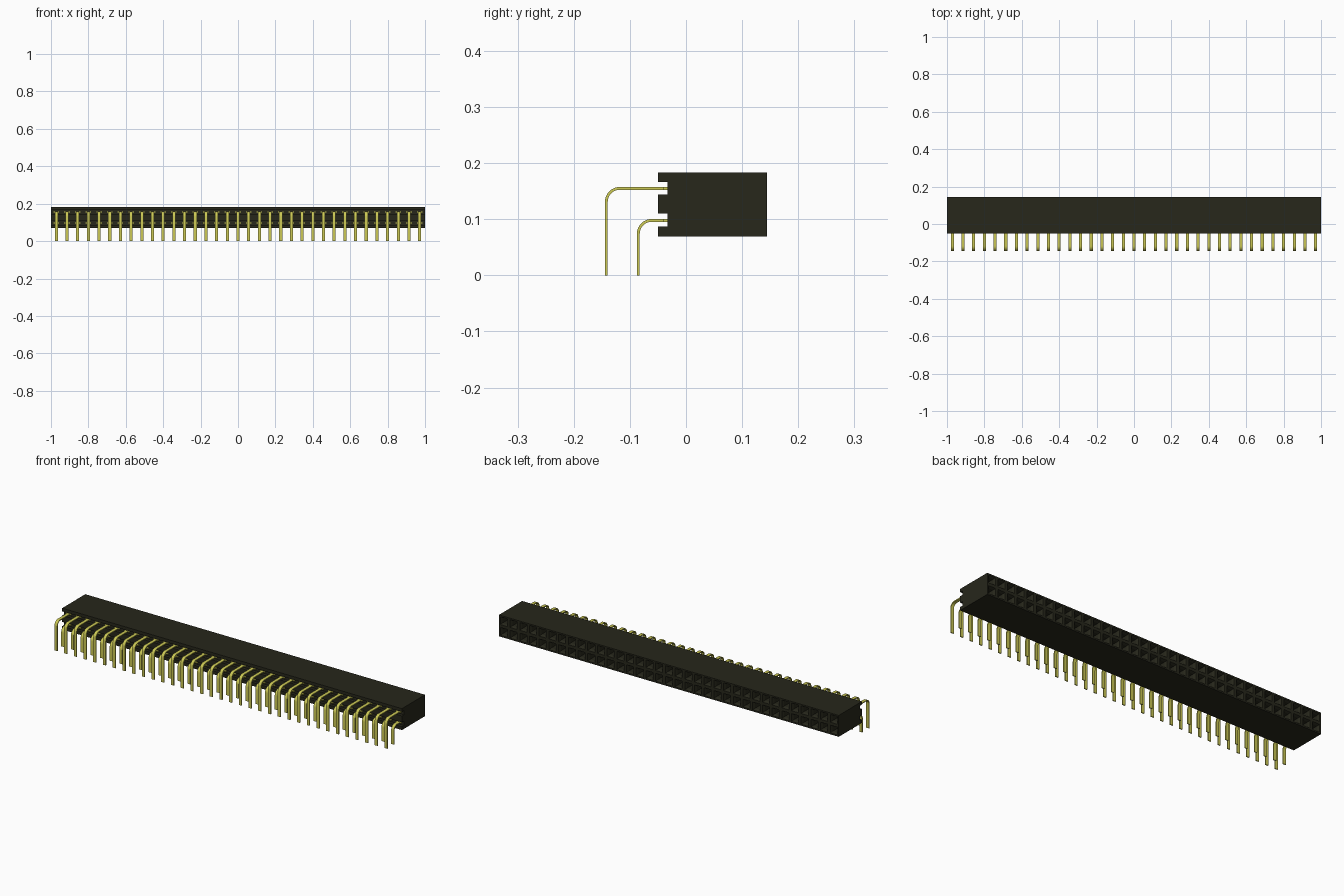
import bpy, bmesh, math
from mathutils import Matrix

if "Cube" in bpy.data.objects:
    bpy.data.objects.remove(bpy.data.objects["Cube"], do_unlink=True)

COLS = 35
PITCH = 2 / COLS
BACK, FRONT, SLOT = 0.144, -0.05, -0.033   # y of back face, front rails, slot floor
LOW, HIGH = 0.069, 0.183                   # z of housing bottom and top
MID = (LOW + HIGH) / 2


def material(name, rgb):
    m = bpy.data.materials.new(name)
    m.use_nodes = True
    m.diffuse_color = (*rgb, 1)
    m.node_tree.nodes["Principled BSDF"].inputs["Base Color"].default_value = (*rgb, 1)
    return m


black = material("black plastic", (0.02, 0.02, 0.011))
gold = material("bright gold metal", (0.6, 0.58, 0.09))


def make_object(name, bm, mat):
    mesh = bpy.data.meshes.new(name)
    bm.to_mesh(mesh)
    bm.free()
    mesh.materials.append(mat)
    ob = bpy.data.objects.new(name, mesh)
    bpy.context.collection.objects.link(ob)
    return ob


def repeat_columns(ob):
    mod = ob.modifiers.new("columns", "ARRAY")
    mod.count = COLS
    mod.use_relative_offset = False
    mod.use_constant_offset = True
    mod.constant_offset_displace = (PITCH, 0, 0)


# Housing shell: slotted side profile swept along x, open at the back
profile = [(BACK, LOW), (FRONT, LOW), (FRONT, 0.087), (SLOT, 0.087),
           (SLOT, 0.11), (FRONT, 0.11), (FRONT, 0.144), (SLOT, 0.144),
           (SLOT, 0.166), (FRONT, 0.166), (FRONT, HIGH), (BACK, HIGH)]
bm = bmesh.new()
ends = [[bm.verts.new((x, y, z)) for y, z in profile] for x in (-1, 1)]
for ring in ends:
    bm.faces.new(ring)
for i in range(len(profile) - 1):
    bm.faces.new((ends[0][i], ends[0][i + 1], ends[1][i + 1], ends[1][i]))
bmesh.ops.recalc_face_normals(bm, faces=bm.faces[:])

# Socket face: a grid of cells, each with a tapered mouth and a square bore
place = (Matrix.Translation((0, BACK, MID)) @ Matrix.Rotation(-math.pi / 2, 4, "X")
         @ Matrix.Diagonal((1, (HIGH - LOW) / 2, 1, 1)))
grid = bmesh.ops.create_grid(bm, x_segments=COLS, y_segments=2, size=1, matrix=place)
cells = list({f for v in grid["verts"] for f in v.link_faces})
for f in cells:
    f.normal_update()
bmesh.ops.inset_individual(bm, faces=cells, thickness=0.011, depth=0)
bmesh.ops.inset_individual(bm, faces=cells, thickness=0.008, depth=-0.012)
bores = bmesh.ops.extrude_discrete_faces(bm, faces=cells)["faces"]
bmesh.ops.translate(bm, verts=list({v for f in bores for v in f.verts}), vec=(0, -0.1, 0))
make_object("socket_housing", bm, black)


# Bent flat pins: a rectangular section following an L-shaped path
def bent_pin(name, y, z, radius=0.024, width=0.0165, thick=0.005):
    path = [(y, 0, 0)]
    for k in range(9):
        a = math.pi / 2 * k / 8
        path.append((y + radius * (1 - math.cos(a)), z - radius * (1 - math.sin(a)), a))
    path.append((SLOT + 0.01, z, math.pi / 2))
    bm = bmesh.new()
    rings = []
    for py, pz, a in path:
        ny, nz = -math.cos(a) * thick / 2, math.sin(a) * thick / 2
        rings.append([bm.verts.new((sx * width / 2, py + s * ny, pz + s * nz))
                      for sx, s in ((-1, -1), (1, -1), (1, 1), (-1, 1))])
    for r, q in zip(rings, rings[1:]):
        for i in range(4):
            j = (i + 1) % 4
            bm.faces.new((r[i], r[j], q[j], q[i]))
    bm.faces.new(rings[0])
    bm.faces.new(rings[-1])
    bmesh.ops.recalc_face_normals(bm, faces=bm.faces[:])
    ob = make_object(name, bm, gold)
    ob.location.x = -1 + PITCH / 2
    bpy.ops.object.select_all(action="DESELECT")
    ob.select_set(True)
    bpy.context.view_layer.objects.active = ob
    bpy.ops.object.shade_smooth_by_angle(angle=math.radians(35))
    repeat_columns(ob)


# Wider shoulder where each pin enters the housing
def shoulder(name, z):
    bm = bmesh.new()
    bmesh.ops.create_cube(bm, size=1, matrix=Matrix.Diagonal((0.03, 0.016, 0.005, 1)))
    ob = make_object(name, bm, gold)
    ob.location = (-1 + PITCH / 2, SLOT, z)
    repeat_columns(ob)


for row, y, z in (("upper", -0.142, 0.155), ("lower", -0.085, 0.098)):
    bent_pin(row + "_pins", y, z)
    shoulder(row + "_pin_shoulders", z)
